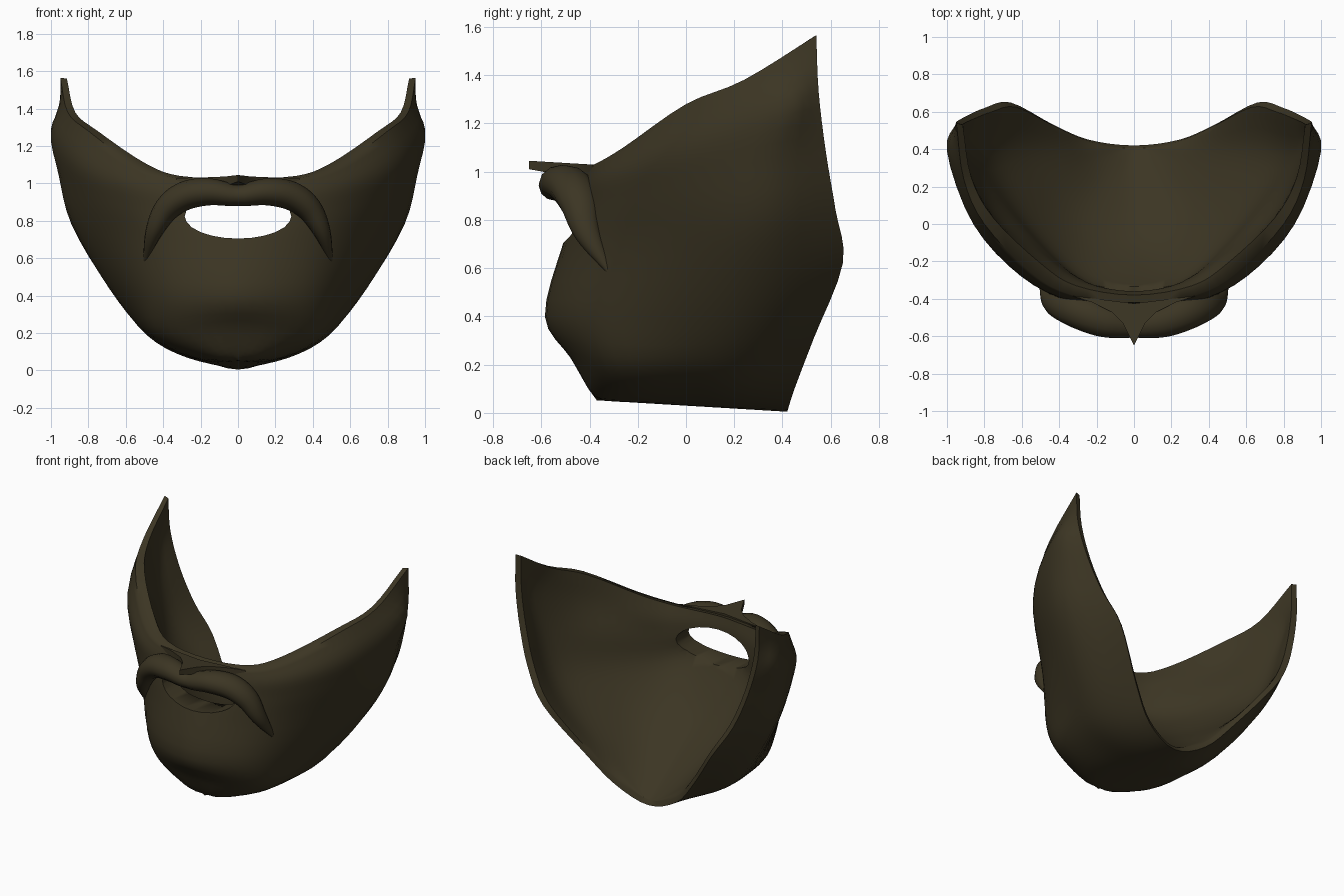
import bpy, bmesh, math
from mathutils import Vector

cube = bpy.data.objects.get("Cube")
if cube:
    bpy.data.objects.remove(cube)

hair = bpy.data.materials.new("dark_brown_hair")
hair.use_nodes = True
hair.diffuse_color = (0.045, 0.036, 0.017, 1)
hair.node_tree.nodes["Principled BSDF"].inputs["Base Color"].default_value = hair.diffuse_color


def ghost(end, inner):
    """Control point beyond an end: mirrored at the centre plane, else extrapolated."""
    if end.x == 0 and inner.x != 0:
        return Vector((-inner.x, inner.y, inner.z))
    return 2 * end - inner


def spline(points, steps):
    """Smooth path through the points."""
    p = [Vector(q) for q in points]
    p = [ghost(p[0], p[1])] + p + [ghost(p[-1], p[-2])]
    out = []
    for a, b, c, d in zip(p, p[1:], p[2:], p[3:]):
        for k in range(steps):
            t = k / steps
            out.append(b + (c - a) * t / 2 + (2 * a - 5 * b + 4 * c - d) * t * t / 2
                       + (3 * b - a - 3 * c + d) * t ** 3 / 2)
    return out + [p[-2]]


def surface(rows):
    """Smooth grid of points through the control rows."""
    columns = [spline(c, 4) for c in zip(*rows)]
    return [spline(r, 4) for r in zip(*columns)]


def grid_faces(rows, cols):
    return [(i * cols + j, (i + 1) * cols + j, (i + 1) * cols + j + 1, i * cols + j + 1)
            for i in range(rows - 1) for j in range(cols - 1)]


def finish(name, verts, faces):
    me = bpy.data.meshes.new(name)
    me.from_pydata([tuple(v) for v in verts], [], faces)
    me.materials.append(hair)
    bm = bmesh.new()
    bm.from_mesh(me)
    bmesh.ops.remove_doubles(bm, verts=bm.verts, dist=.0005)
    bm.to_mesh(me)
    bm.free()
    ob = bpy.data.objects.new(name, me)
    bpy.context.collection.objects.link(ob)
    return ob


def apply_and_smooth(ob, angle):
    bpy.ops.object.select_all(action='DESELECT')
    ob.select_set(True)
    bpy.context.view_layer.objects.active = ob
    for m in list(ob.modifiers):
        bpy.ops.object.modifier_apply(modifier=m.name)
    bpy.ops.object.shade_smooth_by_angle(angle=math.radians(angle))


# Beard outside: half rows from the centre line round to the back edge
outer_rows = [
    [(0, -.42, 1.02), (.33, -.38, 1.03), (.55, -.26, 1.1), (.8, 0, 1.28), (.91, .24, 1.38), (.95, .54, 1.565)],
    [(0, -.43, .95), (.33, -.41, .95), (.6, -.28, 1), (.86, 0, 1.12), (1, .39, 1.27), (.945, .55, 1.33)],
    [(0, -.45, .85), (.33, -.42, .85), (.59, -.28, .87), (.83, 0, .95), (.96, .33, 1.05), (.89, .58, 1.08)],
    [(0, -.51, .7), (.28, -.46, .7), (.53, -.31, .7), (.76, 0, .73), (.89, .32, .78), (.8, .62, .84)],
    [(0, -.585, .4), (.29, -.5, .4), (.48, -.33, .4), (.61, -.03, .4), (.7, .3, .46), (.66, .65, .62)],
    [(0, -.48, .23), (.25, -.42, .2), (.42, -.28, .19), (.48, 0, .19), (.48, .25, .2), (.43, .53, .31)],
    [(0, -.41, .11), (.12, -.37, .075), (.23, -.22, .07), (.26, 0, .07), (.27, .2, .07), (.24, .45, .1)],
    [(0, y, .03 - .06 * y) for y in (-.37, -.32, -.2, 0, .2, .42)],
]
# Beard inside: thin at the rims, sloping from the lip down to the back
inner_rows = [
    [(0, -.38, 1.03), (.31, -.33, 1.04), (.5, -.21, 1.11), (.75, .03, 1.28), (.87, .25, 1.38), (.915, .53, 1.56)],
    [(0, -.36, .95), (.28, -.31, .95), (.47, -.18, .98), (.75, .06, 1.1), (.91, .39, 1.25), (.905, .54, 1.33)],
    [(0, -.36, .87), (.25, -.31, .85), (.44, -.18, .84), (.7, .1, .9), (.86, .36, 1), (.85, .565, 1.08)],
    [(0, -.36, .75), (.22, -.31, .7), (.4, -.17, .66), (.61, .08, .68), (.77, .36, .74), (.76, .6, .84)],
    [(0, -.15, .45), (.2, -.12, .46), (.36, 0, .46), (.5, .17, .49), (.62, .4, .54), (.63, .625, .63)],
    [(0, .1, .25), (.12, .12, .26), (.23, .18, .27), (.32, .28, .29), (.38, .4, .31), (.41, .515, .33)],
    [(0, .28, .12), (.05, .29, .12), (.11, .32, .125), (.16, .36, .13), (.2, .41, .135), (.23, .44, .13)],
    [(0, .405, .035)] * 6,
]
outer, inner = surface(outer_rows), surface(inner_rows)
R, C = len(outer), len(outer[0])
N = R * C
skin = grid_faces(R, C)
edge = list(range(C)) + [i * C + C - 1 for i in range(1, R)]
faces = skin + [tuple(k + N for k in reversed(f)) for f in skin]
faces += [(p, q, q + N, p + N) for p, q in zip(edge, edge[1:])]
beard = finish("beard", [v for g in (outer, inner) for r in g for v in r], faces)
mirror = beard.modifiers.new("Mirror", 'MIRROR')
mirror.use_clip = True

# Mouth opening
bpy.ops.mesh.primitive_cylinder_add(vertices=24, radius=1, depth=1,
                                    location=(0, -.5, .825), rotation=(math.pi / 2, 0, 0))
cutter = bpy.context.object
cutter.name = "mouth_cutter"
cutter.scale = (.285, .12, .7)
cutter.hide_render = True
cut = beard.modifiers.new("Mouth", 'BOOLEAN')
cut.operation = 'DIFFERENCE'
cut.solver = 'EXACT'
cut.object = cutter
apply_and_smooth(beard, 60)
bpy.data.objects.remove(cutter)

# Moustache: tapered drooping tube, mirrored
path = spline([(0, -.54, .935), (.15, -.52, .955), (.28, -.475, .935),
               (.38, -.44, .865), (.45, -.405, .74), (.5, -.31, .575)], 5)
radii = spline([(r, 0, 0) for r in (.055, .072, .077, .068, .046, .008)], 5)
SIDES = 12
verts = []
for k, (p, r) in enumerate(zip(path, radii)):
    along = (path[min(k + 1, len(path) - 1)] - path[max(k - 1, 0)]).normalized()
    if k == 0:
        along = Vector((1, 0, 0))
    side = along.cross(Vector((0, 1, 0))).normalized()
    deep = side.cross(along)
    for s in range(SIDES + 1):
        a = 2 * math.pi * s / SIDES
        verts.append(p + (side * math.cos(a) + deep * math.sin(a) * 1.2) * r.x)
moustache = finish("moustache", verts, grid_faces(len(path), SIDES + 1))
bm = bmesh.new()
bm.from_mesh(moustache.data)
bmesh.ops.holes_fill(bm, edges=[e for e in bm.edges if e.is_boundary and e.verts[0].co.x > .3])
bmesh.ops.recalc_face_normals(bm, faces=bm.faces)
bm.to_mesh(moustache.data)
bm.free()
moustache.modifiers.new("Mirror", 'MIRROR')
apply_and_smooth(moustache, 60)

# Pointed ledge above the moustache, tapering to a thin tip
half = [(.06, -.53), (.12, -.47), (.22, -.42), (.33, -.385), (.2, -.4)]
outline = [(0, -.65)] + half + [(0, -.425)] + [(-x, y) for x, y in reversed(half)]
n = len(outline)
verts = [(x, y, 1.03 - .06 * (y + .4)) for x, y in outline]
verts += [(x, y, z - .035 - .12 * (y + .65)) for x, y, z in verts]
faces = [tuple(range(n)), tuple(reversed(range(n, 2 * n)))]
faces += [(k, k + n, (k + 1) % n + n, (k + 1) % n) for k in range(n)]
ledge = finish("lip_ledge", verts, faces)
apply_and_smooth(ledge, 40)
